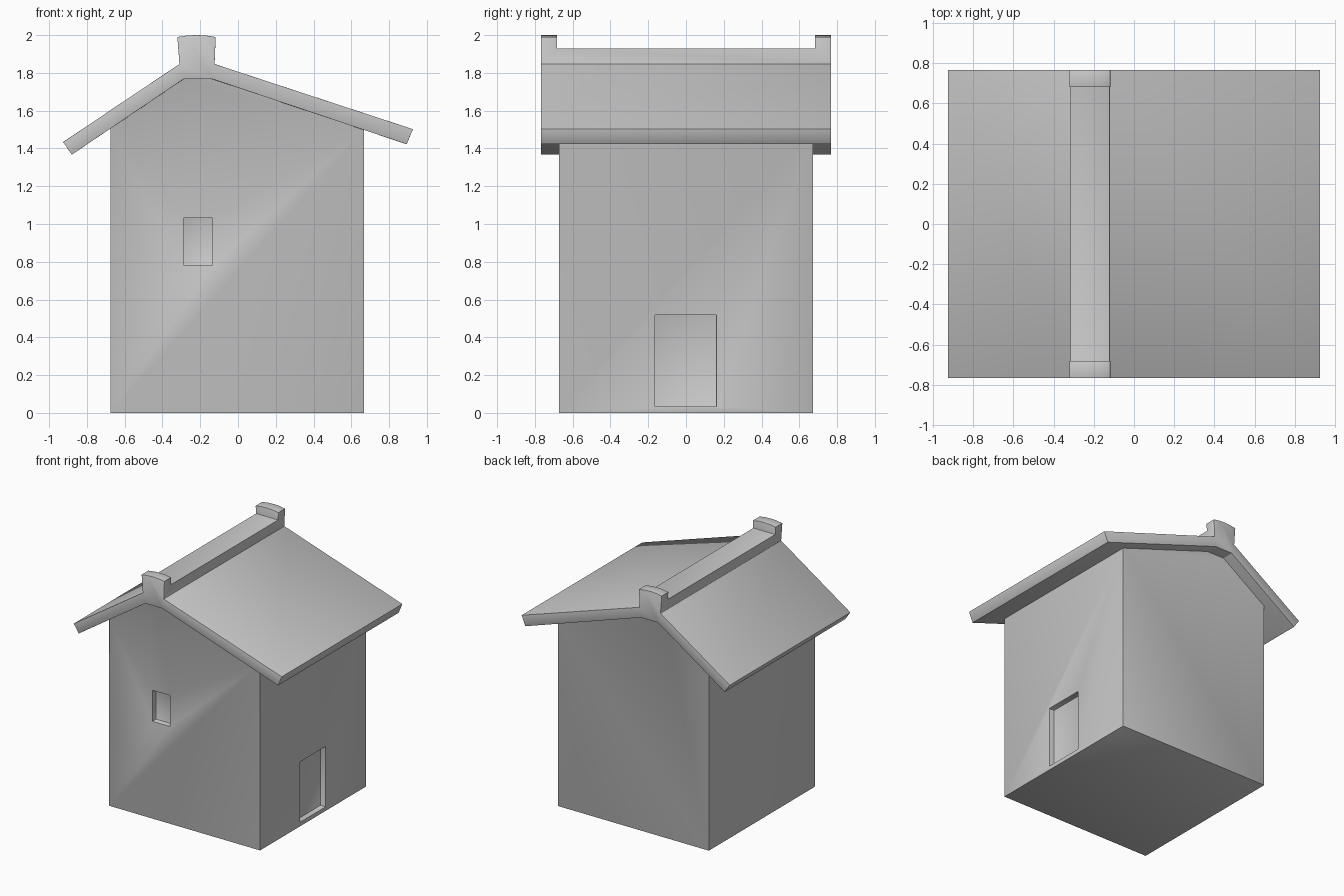
import bpy, bmesh, math

if "Cube" in bpy.data.objects:
    bpy.data.objects.remove(bpy.data.objects["Cube"])


def extrude_profile(name, pts, y0, y1):
    """Solid from an x-z outline extruded along y."""
    bm = bmesh.new()
    face = bm.faces.new([bm.verts.new((x, y0, z)) for x, z in pts])
    ext = bmesh.ops.extrude_face_region(bm, geom=[face])["geom"]
    bmesh.ops.translate(bm, vec=(0, y1 - y0, 0),
                        verts=[v for v in ext if isinstance(v, bmesh.types.BMVert)])
    bmesh.ops.recalc_face_normals(bm, faces=bm.faces)
    me = bpy.data.meshes.new(name)
    bm.to_mesh(me)
    bm.free()
    ob = bpy.data.objects.new(name, me)
    bpy.context.collection.objects.link(ob)
    return ob


def box(name, x0, x1, y0, y1, z0, z1):
    return extrude_profile(name, [(x0, z0), (x1, z0), (x1, z1), (x0, z1)], y0, y1)


def boolean(target, other, operation):
    m = target.modifiers.new(operation.lower(), 'BOOLEAN')
    m.operation = operation
    m.solver = 'EXACT'
    m.object = other
    bpy.context.view_layer.objects.active = target
    bpy.ops.object.modifier_apply(modifier=m.name)
    bpy.data.objects.remove(other, do_unlink=True)


# Walls: gabled block whose top tucks into the roof slab
house = extrude_profile("house", [
    (-0.675, 0), (0.668, 0), (0.668, 1.53), (-0.135, 1.80),
    (-0.288, 1.80), (-0.675, 1.54)], -0.673, 0.673)

# Roof slab with asymmetric slopes and a flared ridge
roof = extrude_profile("roof", [
    (-0.88, 1.367), (-0.288, 1.767), (-0.135, 1.767), (0.893, 1.422),
    (0.926, 1.502), (-0.124, 1.847), (-0.118, 1.99), (-0.17, 1.998),
    (-0.219, 2.0), (-0.268, 1.998), (-0.321, 1.99), (-0.31, 1.847),
    (-0.926, 1.434)], -0.767, 0.767)

# Lower the ridge between its two raised ends
boolean(roof, box("ridge_cut", -0.6, 0.2, -0.682, 0.682, 1.93, 2.2), 'DIFFERENCE')
boolean(house, roof, 'UNION')

# Recessed window in the front wall and door in the right wall
boolean(house, box("window_cut", -0.289, -0.134, -0.9, -0.628, 0.783, 1.032), 'DIFFERENCE')
boolean(house, box("door_cut", 0.622, 0.9, -0.165, 0.160, 0.033, 0.518), 'DIFFERENCE')

# Softened edges
bevel = house.modifiers.new("soft_edges", 'BEVEL')
bevel.width = 0.008
bevel.segments = 2
bevel.limit_method = 'ANGLE'
bevel.angle_limit = math.radians(15)

bpy.ops.object.select_all(action='DESELECT')
house.select_set(True)
bpy.context.view_layer.objects.active = house
bpy.ops.object.modifier_apply(modifier=bevel.name)
bpy.ops.object.shade_smooth_by_angle(angle=math.radians(30))
